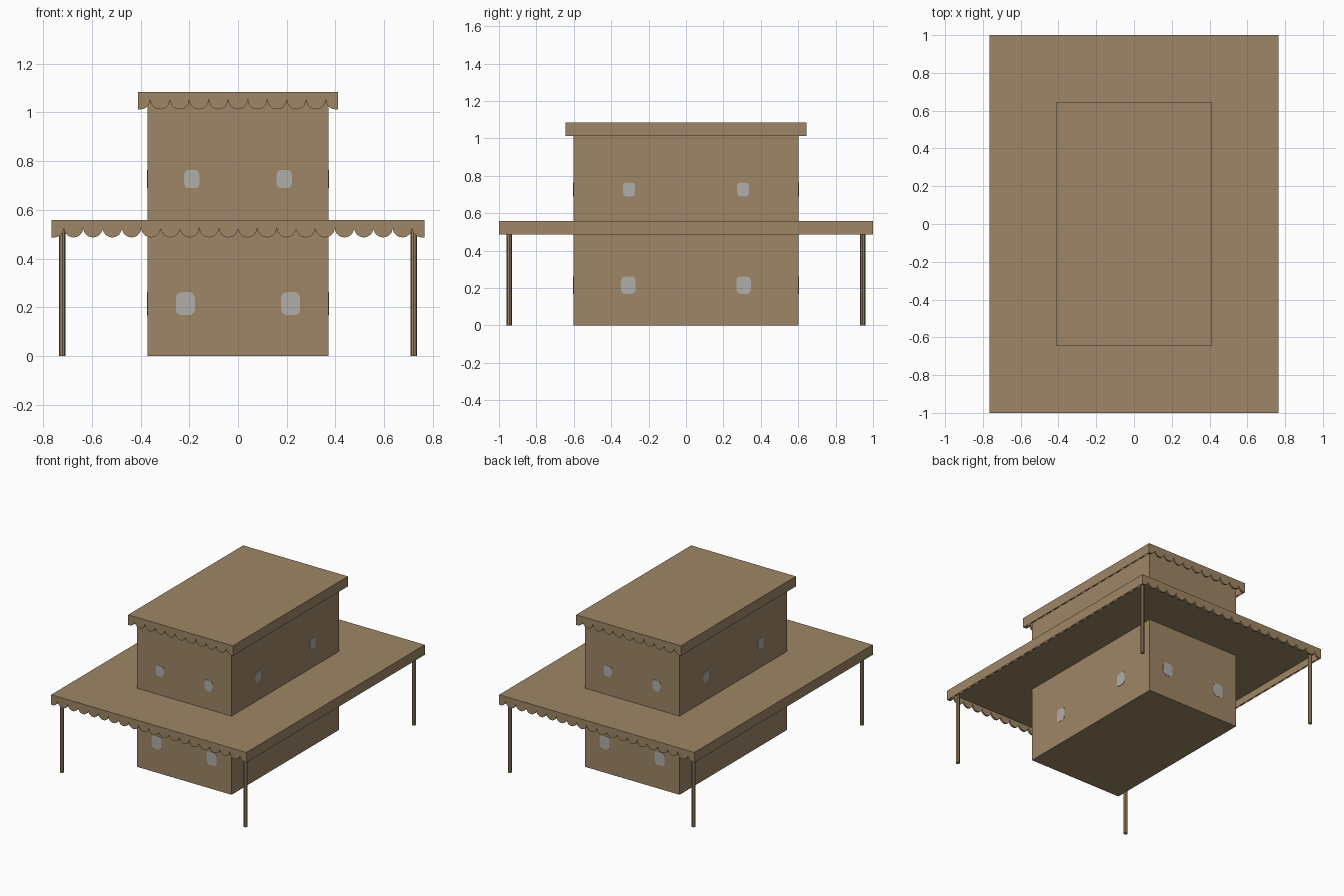
import bpy, bmesh, math
from mathutils import Vector

if "Cube" in bpy.data.objects:
    bpy.data.objects.remove(bpy.data.objects["Cube"])


def material(name, rgb):
    m = bpy.data.materials.new(name)
    m.diffuse_color = (*rgb, 1)
    m.use_nodes = True
    m.node_tree.nodes["Principled BSDF"].inputs["Base Color"].default_value = m.diffuse_color
    return m


TAN = material("tan canvas", (0.34, 0.236, 0.132))
GREY = material("window grey", (0.44, 0.425, 0.405))


def finish(bm, name, mat):
    bmesh.ops.recalc_face_normals(bm, faces=bm.faces)
    me = bpy.data.meshes.new(name)
    bm.to_mesh(me)
    bm.free()
    me.materials.append(mat)
    ob = bpy.data.objects.new(name, me)
    bpy.context.collection.objects.link(ob)
    return ob


def add_box(bm, hx, hy, z0, z1):
    vs = bmesh.ops.create_cube(bm, size=1)["verts"]
    for v in vs:
        v.co = Vector((v.co.x * 2 * hx, v.co.y * 2 * hy, z0 + (v.co.z + 0.5) * (z1 - z0)))


def add_plate(bm, outline, place, d0, d1):
    """Extrude a 2D outline (s, z) between depths d0 and d1 using place(s, z, d)."""
    a = [bm.verts.new(place(s, z, d0)) for s, z in outline]
    b = [bm.verts.new(place(s, z, d1)) for s, z in outline]
    bm.faces.new(a)
    bm.faces.new(b[::-1])
    n = len(a)
    for i in range(n):
        bm.faces.new((a[i], b[i], b[(i + 1) % n], a[(i + 1) % n]))


def wall(axis, sign):
    """Placement on a wall plane: d is the distance from the centre."""
    if axis == "x":
        return lambda s, z, d: (sign * d, s, z)
    return lambda s, z, d: (s, sign * d, z)


def scallops(half, cusp, n, end, top, bottom):
    """Valance outline: n half-round scallops between two half scallops."""
    r = cusp / n
    pts = [(-end, top), (-end, bottom)]
    for i in range(-1, n + 1):
        c = -cusp + (2 * i + 1) * r
        first = 6 if i == -1 else 0
        last = 6 if i == n else 12
        for k in range(first, last + 1):
            if k == 0 and i > -1:
                continue  # cusp shared with the previous scallop
            a = math.pi + math.pi * k / 12
            pts.append((c + r * math.cos(a), bottom + r + r * math.sin(a)))
    pts += [(end, bottom), (end, top)]
    return pts


def canopy(name, hx, hy, top, nx, ny):
    t, slab, drop, inset = 0.012, 0.02, 0.071, 0.051
    bm = bmesh.new()
    add_box(bm, hx, hy, top - slab, top)
    for sign in (-1, 1):
        add_plate(bm, scallops(hx, hx - inset, nx, hx, top - slab, top - drop),
                  wall("y", sign), hy - t, hy)
        add_plate(bm, scallops(hy, hy - inset, ny, hy - t, top - slab, top - drop),
                  wall("x", sign), hx - t, hx)
    return finish(bm, name, TAN)


# Main block
BX, BY = 0.371, 0.602
bm = bmesh.new()
add_box(bm, BX, BY, 0, 1.07)
finish(bm, "main_block", TAN)

# Flat canopies with scalloped edges
canopy("lower_canopy", 0.766, 1.0, 0.558, 18, 24)
canopy("upper_canopy", 0.411, 0.645, 1.084, 9, 15)

# Corner posts
for x in (-0.721, 0.721):
    for y in (-0.945, 0.945):
        bm = bmesh.new()
        bmesh.ops.create_cone(bm, cap_ends=True, segments=8, radius1=0.0135,
                              radius2=0.0135, depth=0.54)
        bmesh.ops.translate(bm, verts=bm.verts, vec=(x, y, 0.27))
        finish(bm, "post_%s_%s" % ("left" if x < 0 else "right",
                                   "front" if y < 0 else "back"), TAN)


# Windows: thin rounded plates on all four walls
def rounded(cx, cz, w, h, r):
    pts = []
    for q, (sx, sz) in enumerate(((1, 1), (-1, 1), (-1, -1), (1, -1))):
        for k in range(4):
            a = math.pi / 2 * (q + k / 3)
            pts.append((cx + sx * (w / 2 - r) + r * math.cos(a),
                        cz + sz * (h / 2 - r) + r * math.sin(a)))
    return pts


for axis, depth, low, high in (("y", BY, 0.216, 0.19), ("x", BX, 0.308, 0.305)):
    for sign in (-1, 1):
        bm = bmesh.new()
        for side in (-1, 1):
            add_plate(bm, rounded(side * low, 0.215, 0.077, 0.094, 0.022),
                      wall(axis, sign), depth - 0.002, depth + 0.002)
            add_plate(bm, rounded(side * high, 0.727, 0.062, 0.075, 0.018),
                      wall(axis, sign), depth - 0.002, depth + 0.002)
        names = {("y", -1): "front", ("y", 1): "back", ("x", -1): "left", ("x", 1): "right"}
        finish(bm, names[axis, sign] + "_windows", GREY)
